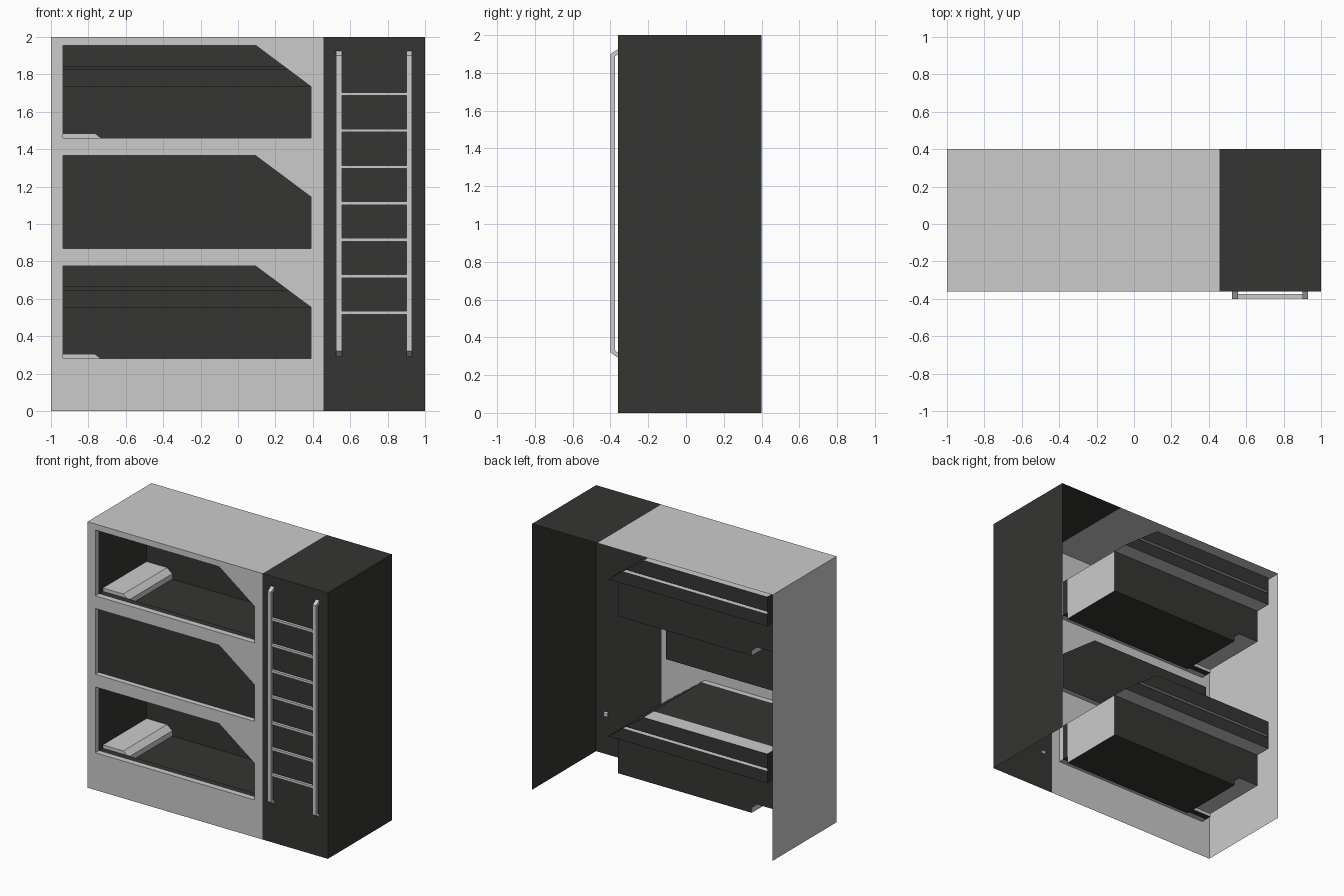
import bpy, bmesh
from mathutils import Vector

if "Cube" in bpy.data.objects:
    bpy.data.objects.remove(bpy.data.objects["Cube"])

dark_mat = bpy.data.materials.new("dark_grey")
dark_mat.diffuse_color = (0.035, 0.035, 0.033, 1)
dark_mat.use_nodes = True
dark_mat.node_tree.nodes["Principled BSDF"].inputs["Base Color"].default_value = dark_mat.diffuse_color


def finish(name, bm, dark):
    me = bpy.data.meshes.new(name)
    bm.to_mesh(me)
    bm.free()
    ob = bpy.data.objects.new(name, me)
    bpy.context.collection.objects.link(ob)
    if dark:
        me.materials.append(dark_mat)
    return ob


def sheet(name, polys, dark, ref, inward=True):
    """Thin panels, each turned toward (or away from) a reference point."""
    bm = bmesh.new()
    for p in polys:
        f = bm.faces.new([bm.verts.new(v) for v in p])
        f.normal_update()
        side = f.normal.dot(Vector(ref) - f.calc_center_median())
        if (side > 0) != inward:
            f.normal_flip()
    return finish(name, bm, dark)


def flat_z(z, x0, x1, y0, y1):
    return [(x0, y0, z), (x1, y0, z), (x1, y1, z), (x0, y1, z)]


def flat_x(x, y0, y1, z0, z1):
    return [(x, y0, z0), (x, y1, z0), (x, y1, z1), (x, y0, z1)]


def along_y(y, pts):
    return [(x, y, z) for x, z in pts]


def tube(pts, y0, y1):
    """Sweep a closed xz outline along y."""
    n = len(pts)
    return [[(*a[:1], y0, a[1]), (b[0], y0, b[1]), (b[0], y1, b[1]), (a[0], y1, a[1])]
            for a, b in ((pts[i], pts[(i + 1) % n]) for i in range(n))]


XL, XR, XC = -0.935, 0.39, 0.095      # opening left, right, corner cut
F, LIP, BED, WALL, BACK = -0.36, -0.32, -0.27, 0.25, 0.37
SPLIT = 0.457
BOTTOMS = (0.28, 0.87, 1.46)


def outline(b):
    return [(XL, b), (XR, b), (XR, b + .275), (XC, b + .495), (XL, b + .495)]


# front panel with three cut-corner openings
bm = bmesh.new()
edges = []
for loop in [[(-1, 0), (SPLIT, 0), (SPLIT, 2), (-1, 2)]] + [outline(b) for b in BOTTOMS]:
    vs = [bm.verts.new((x, F, z)) for x, z in loop]
    edges += [bm.edges.new((vs[i], vs[(i + 1) % len(vs)])) for i in range(len(vs))]
bmesh.ops.triangle_fill(bm, edges=edges, use_beauty=True, use_dissolve=False,
                        normal=(0, -1, 0))
for f in bm.faces:
    f.normal_update()
    if f.normal.y > 0:
        f.normal_flip()
finish("front_panel", bm, False)

# outer shell, open at the back and below
sheet("shell_light", [flat_z(2, -1, SPLIT, F, .4), flat_x(-1, F, .4, 0, 2)],
      False, (0, 0, 1), False)
sheet("shell_dark", [flat_z(2, SPLIT, 1, F, .4), flat_x(1, F, .4, 0, 2),
                     along_y(F, [(SPLIT, 0), (1, 0), (1, 2), (SPLIT, 2)])],
      True, (0, 0, 1), False)

# opening rims
for i, b in enumerate(BOTTOMS):
    sheet(f"opening_rim_{i}", tube(outline(b), F, LIP), False, (-.3, -.34, b + .2))

# closed middle panel
sheet("middle_panel", [along_y(LIP, outline(BOTTOMS[1]))], True, (0, -1, 1))


def bunk(tag, b):
    c = (-.3, 0, b + .2)
    fl, led, top, pil = b - .05, b + .275, b + .495, b + .025
    s0, s1 = b + .365, b + .385

    def cut(z):
        return XR - (z - led) * (XR - XC) / .22

    # pillow profile, also the notch in the bed walls
    pp = [(XL, pil), (-.765, pil), (-.722, b - .01), (-.722, fl)]
    walls = tube(outline(b), LIP, BED)
    walls += [flat_z(fl, -.722, XR, BED, WALL),
              along_y(BED, pp[2:] + [(XR, fl), (XR, b), (-.733, b)]),
              along_y(WALL, pp + [(XR, fl), (XR, led), (XL, led)]),
              flat_x(XL, BED, WALL, pil, top),
              flat_x(XL, WALL, BACK, led, top),
              flat_z(top, XL, XC, BED, WALL),
              [(XR, BED, led), (XR, BACK, led), (XC, BACK, top), (XC, BED, top)]]
    # alcove back, split by the shelf
    for z0, z1 in ((led, s0), (s1, top)):
        walls.append(along_y(BACK, [(XL, z0), (cut(z0), z0), (cut(z1), z1), (XL, z1)]))
    walls.append(along_y(WALL, [(XL, s0), (cut(s0), s0), (cut(s1), s1), (XL, s1)]))
    sheet(f"bunk_walls_{tag}", walls, True, c)
    sheet(f"bunk_alcove_{tag}", [flat_z(led, XL, XR, WALL, BACK),
                                 flat_z(top, XL, XC, WALL, BACK),
                                 flat_x(XR, BED, WALL, fl, led)], False, c)
    sheet(f"bunk_shelf_top_{tag}", [flat_z(s1, XL, cut(s1), WALL, BACK)],
          False, (-.3, .3, top))
    sheet(f"bunk_shelf_bottom_{tag}", [flat_z(s0, XL, cut(s0), WALL, BACK)],
          False, c)
    pillow = tube(pp, BED, WALL)[:3]
    pillow.append(along_y(BED, [(XL, b), (-.733, b), (-.765, pil), (XL, pil)]))
    sheet(f"pillow_{tag}", pillow, False, (-.9, -.1, b - .1), False)


bunk("lower", BOTTOMS[0])
bunk("upper", BOTTOMS[2])


def prism(name, x0, x1, yz):
    bm = bmesh.new()
    f = bm.faces.new([bm.verts.new((x0, y, z)) for y, z in yz])
    r = bmesh.ops.extrude_face_region(bm, geom=[f])
    bmesh.ops.translate(bm, vec=(x1 - x0, 0, 0),
                        verts=[v for v in r["geom"] if isinstance(v, bmesh.types.BMVert)])
    bmesh.ops.recalc_face_normals(bm, faces=bm.faces)
    return finish(name, bm, False)


# ladder rails bent into the panel at both ends
rail = [(-.35, 1.932), (-.40, 1.9), (-.40, .32), (-.35, .285),
        (-.35, .31), (-.375, .33), (-.375, 1.888), (-.35, 1.905)]
prism("ladder_rail_left", .525, .555, rail)
prism("ladder_rail_right", .9, .93, rail)
# ladder rungs
for i in range(7):
    z = .525 + .195 * i
    prism(f"ladder_rung_{i}", .55, .905,
          [(-.397, z - .009), (-.375, z - .009), (-.375, z + .009), (-.397, z + .009)])
